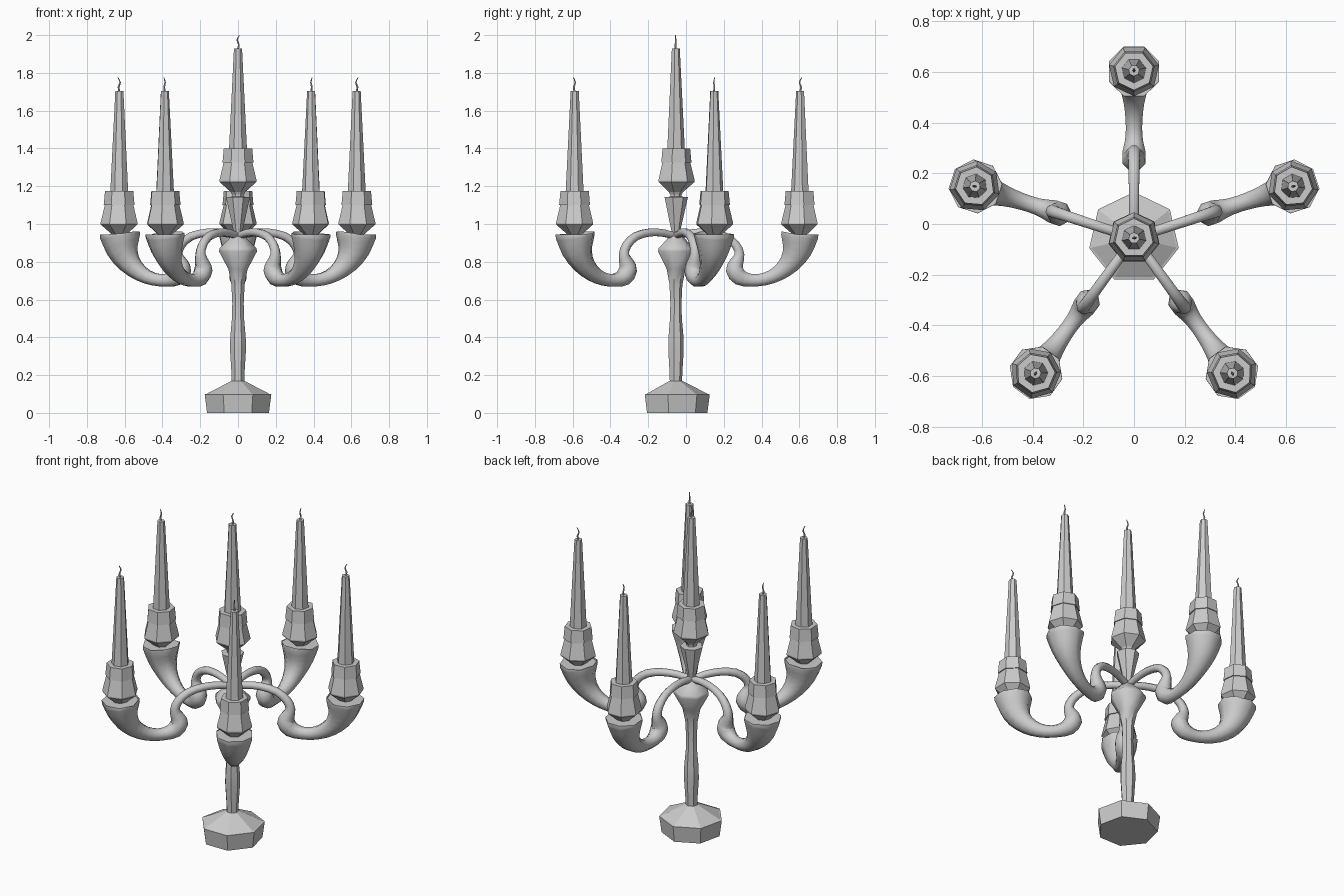
import bpy, bmesh, math
from mathutils import Vector, Matrix

if "Cube" in bpy.data.objects:
    bpy.data.objects.remove(bpy.data.objects["Cube"])

SIDES = 7
AXIS = Vector((0, -0.055, 0))


def make_object(name, rings, smooth):
    """Skin a list of vertex rings and cap both ends."""
    bm = bmesh.new()
    loops = [[bm.verts.new(p) for p in ring] for ring in rings]
    for a, b in zip(loops, loops[1:]):
        n = len(a)
        for i in range(n):
            j = (i + 1) % n
            bm.faces.new((a[i], a[j], b[j], b[i]))
    bm.faces.new(loops[0])
    bm.faces.new(loops[-1])
    bmesh.ops.recalc_face_normals(bm, faces=bm.faces)
    mesh = bpy.data.meshes.new(name)
    bm.to_mesh(mesh)
    bm.free()
    obj = bpy.data.objects.new(name, mesh)
    bpy.context.collection.objects.link(obj)
    if smooth:
        bpy.ops.object.select_all(action='DESELECT')
        obj.select_set(True)
        bpy.context.view_layer.objects.active = obj
        bpy.ops.object.shade_smooth_by_angle(angle=math.radians(smooth))
    return obj


def lathe(name, profile, place, start, smooth=0):
    """Turned part from (radius, z) points, seven sided."""
    rings = []
    for r, z in profile:
        rings.append([place @ Vector((r * math.cos(start + i * math.tau / SIDES),
                                      r * math.sin(start + i * math.tau / SIDES), z))
                      for i in range(SIDES)])
    return make_object(name, rings, smooth)


def refine(pts, steps):
    """Catmull-Rom interpolation of the path points."""
    pts = [Vector(p) for p in pts]
    out = []
    for i in range(len(pts) - 1):
        a, b, c, d = pts[max(i - 1, 0)], pts[i], pts[i + 1], pts[min(i + 2, len(pts) - 1)]
        for k in range(steps):
            t = k / steps
            out.append(0.5 * (2 * b + (c - a) * t + (2 * a - 5 * b + 4 * c - d) * t ** 2
                              + (3 * b - a - 3 * c + d) * t ** 3))
    return out + [pts[-1]]


def sweep(name, path, place, sides, steps=2, smooth=0, flat_end=False):
    """Tube along (x, z, radius) points lying in the local xz plane."""
    pts = refine(path, steps)
    rings = []
    for i, (x, z, r) in enumerate(pts):
        t = pts[min(i + 1, len(pts) - 1)] - pts[max(i - 1, 0)]
        t = Vector((t.x, 0, t.y)).normalized()
        if flat_end and i == len(pts) - 1:
            t = Vector((0, 0, 1))
        out = Vector((t.z, 0, -t.x))
        rings.append([place @ (Vector((x, 0, z))
                               + out * r * math.cos((i2 + .5) * math.tau / sides)
                               + Vector((0, r * math.sin((i2 + .5) * math.tau / sides), 0)))
                      for i2 in range(sides)])
    return make_object(name, rings, smooth)


def candle_set(prefix, place, start):
    """Holder, tapered candle and bent wick standing on local z = 0."""
    lathe(prefix + "_holder", [(.032, -.07), (.04, -.055), (.1, -.003), (.101, .005), (.078, .1),
                               (.084, .1), (.077, .175), (.05, .175)], place, start)
    lathe(prefix + "_candle", [(.049, .165), (.022, .705)], place, start)
    sweep(prefix + "_wick", [(0, .70, .006), (.005, .725, .005), (-.004, .75, .004),
                             (.008, .775, .002)], place, 5)


# Central base, stem and upper neck
centre = Matrix.Translation(AXIS)
up = math.pi / 2
lathe("base", [(.168, 0), (.181, .098), (.172, .1), (.04, .167), (.03, .17)], centre, up)
lathe("stem", [(.034, .16), (.036, .22), (.043, .33), (.042, .4), (.033, .5), (.031, .58),
               (.036, .68), (.052, .76), (.103, .855), (.1, .872), (.06, .91), (.03, .945)],
      centre, up, 50)
lathe("upper_neck", [(.025, .93), (.024, .96), (.065, 1.142), (.03, 1.145), (.03, 1.165)],
      centre, up)
candle_set("centre", Matrix.Translation(AXIS + Vector((0, 0, 1.225))), up)

# Five S-shaped arms ending in a flared cup
ARM = [(.0, .935, .018), (.08, .952, .021), (.17, .955, .022), (.26, .935, .023),
       (.318, .89, .025), (.338, .84, .028), (.322, .795, .04), (.312, .757, .05),
       (.34, .718, .047), (.40, .702, .036), (.47, .708, .036), (.54, .737, .044),
       (.602, .79, .06), (.642, .86, .084), (.655, .93, .105), (.658, .945, .106)]
for k in range(5):
    turn = centre @ Matrix.Rotation(math.radians(90 + 72 * k), 4, 'Z')
    sweep(f"arm_{k + 1}", ARM, turn, 8, 2, 50, True)
    candle_set(f"arm_{k + 1}", turn @ Matrix.Translation((.66, 0, 1.0)), math.pi)
